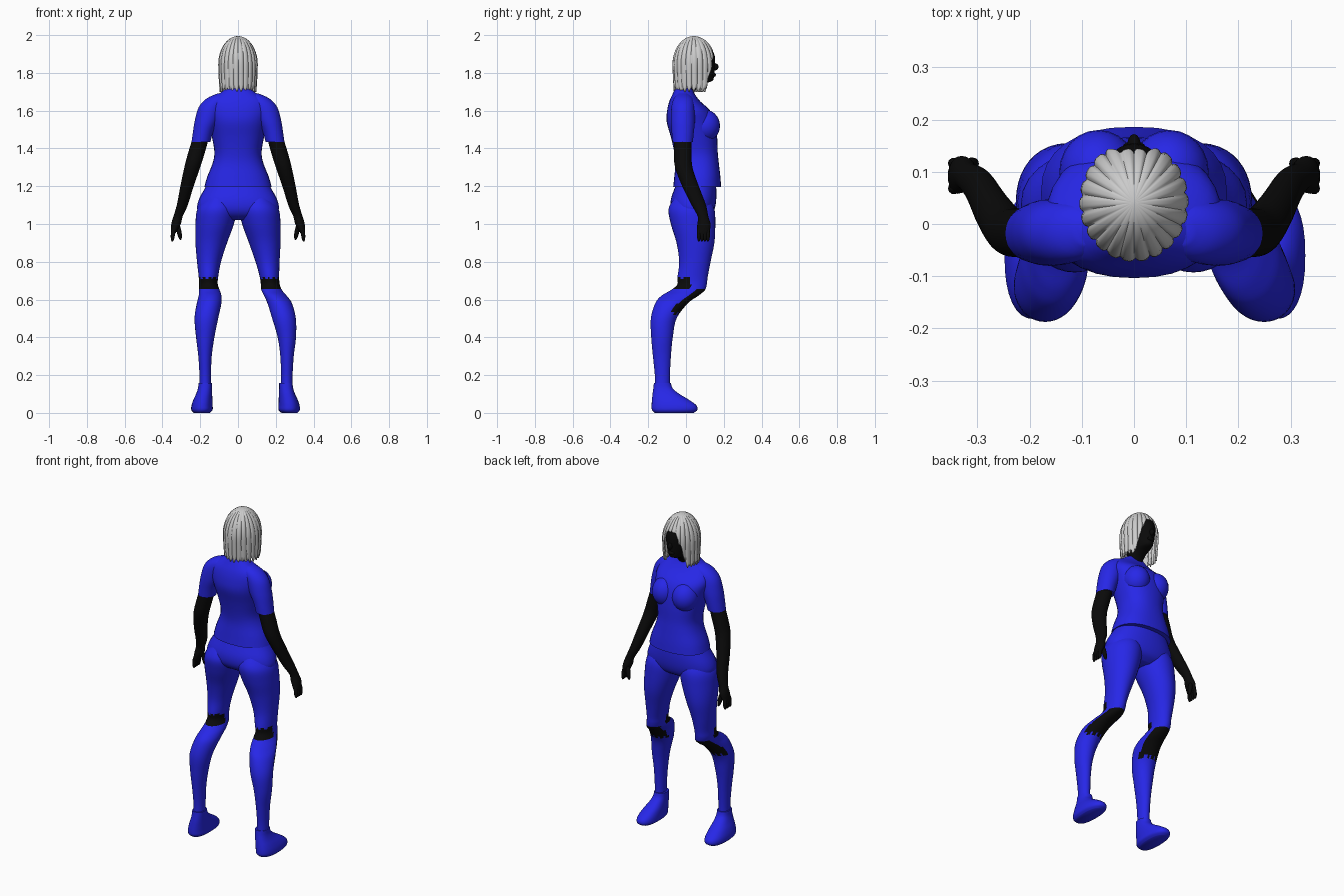
import bpy, bmesh, math
from mathutils import Vector

default_cube = bpy.data.objects.get("Cube")
if default_cube:
    bpy.data.objects.remove(default_cube, do_unlink=True)


def make_material(name, colour):
    mat = bpy.data.materials.new(name)
    mat.use_nodes = True
    mat.diffuse_color = (*colour, 1)
    mat.node_tree.nodes["Principled BSDF"].inputs["Base Color"].default_value = (*colour, 1)
    return mat


BLUE = make_material("blue_cloth", (0.02, 0.02, 0.8))
SKIN = make_material("black_skin", (0.003, 0.003, 0.003))
HAIR = make_material("pale_hair", (0.6, 0.6, 0.6))


def spline(rows, steps):
    """Smoothly interpolate rows of numbers (Catmull-Rom)."""
    result = []
    for i in range(len(rows) - 1):
        before, start = rows[max(i - 1, 0)], rows[i]
        end, after = rows[i + 1], rows[min(i + 2, len(rows) - 1)]
        for step in range(steps):
            t = step / steps
            result.append([
                b + 0.5 * t * (c - a + t * (2 * a - 5 * b + 4 * c - d + t * (3 * (b - c) + d - a)))
                for a, b, c, d in zip(before, start, end, after)])
    result.append(list(rows[-1]))
    return result


def finish(name, bm, materials, rule=None):
    bmesh.ops.recalc_face_normals(bm, faces=bm.faces)
    bm.normal_update()
    if rule:
        for face in bm.faces:
            face.material_index = rule(face.calc_center_median(), face.normal)
    mesh = bpy.data.meshes.new(name)
    bm.to_mesh(mesh)
    bm.free()
    obj = bpy.data.objects.new(name, mesh)
    bpy.context.collection.objects.link(obj)
    for mat in materials:
        mesh.materials.append(mat)
    bpy.ops.object.select_all(action="DESELECT")
    obj.select_set(True)
    bpy.context.view_layer.objects.active = obj
    bpy.ops.object.shade_smooth_by_angle(angle=math.radians(50))
    return obj


def loft(name, rings, materials, side=1, steps=4, segments=32, rule=None, power=1.0):
    """Stack oval rings given as z, x low, x high, y low, y high."""
    bm = bmesh.new()
    previous = None
    for z, x_low, x_high, y_low, y_high in spline(rings, steps):
        ring = []
        for k in range(segments):
            angle = math.tau * k / segments
            c, s = math.cos(angle), math.sin(angle)
            c = math.copysign(abs(c) ** power, c)
            s = math.copysign(abs(s) ** power, s)
            x = (x_low + x_high) / 2 + (x_high - x_low) / 2 * c
            y = (y_low + y_high) / 2 + (y_high - y_low) / 2 * s
            ring.append(bm.verts.new((x * side, y, z)))
        if previous:
            for k in range(segments):
                n = (k + 1) % segments
                bm.faces.new((previous[k], previous[n], ring[n], ring[k]))
        else:
            bm.faces.new(ring)
        previous = ring
    bm.faces.new(previous)
    return finish(name, bm, materials, rule)


def symmetric(rings):
    return [(z, -half, half, back, front) for z, half, back, front in rings]


def ellipsoid(name, centre, radii, material):
    bm = bmesh.new()
    bmesh.ops.create_uvsphere(bm, u_segments=24, v_segments=14, radius=1)
    for vert in bm.verts:
        vert.co = Vector(centre) + vert.co * Vector(radii)
    return finish(name, bm, [material])


def finger(name, start, end, radius):
    bm = bmesh.new()
    start, end = Vector(start), Vector(end)
    bmesh.ops.create_uvsphere(bm, u_segments=10, v_segments=8, radius=1)
    turn = (end - start).to_track_quat("Z", "Y")
    half = (end - start).length / 2
    for vert in bm.verts:
        vert.co = (start + end) / 2 + turn @ Vector((vert.co.x * radius, vert.co.y * radius, vert.co.z * half))
    return finish(name, bm, [SKIN])


# Shirt body with overhanging hem, and chest
loft("shirt", symmetric([
    (1.195, 0.178, -0.068, 0.186), (1.25, 0.163, -0.062, 0.182), (1.32, 0.135, -0.056, 0.174),
    (1.38, 0.125, -0.062, 0.168), (1.46, 0.138, -0.08, 0.165), (1.54, 0.155, -0.102, 0.155),
    (1.6, 0.168, -0.1, 0.128), (1.65, 0.155, -0.088, 0.075), (1.69, 0.1, -0.07, 0.045),
    (1.72, 0.058, -0.056, 0.035)]), [BLUE], power=0.85)
for side, label in ((1, "left"), (-1, "right")):
    ellipsoid(label + "_chest", (0.068 * side, 0.1, 1.52), (0.075, 0.08, 0.085), BLUE)

# Hips of the trousers
loft("hips", symmetric([
    (1.24, 0.15, -0.04, 0.15), (1.19, 0.175, -0.06, 0.16), (1.13, 0.207, -0.08, 0.16),
    (1.08, 0.216, -0.08, 0.152), (1.045, 0.19, -0.06, 0.135), (1.02, 0.11, -0.02, 0.10)]),
    [BLUE], power=0.9)

# Sleeves, arms and hands
SLEEVE = [
    (1.69, 0.06, 0.11, -0.04, 0.01), (1.665, 0.05, 0.165, -0.065, 0.035),
    (1.62, 0.07, 0.207, -0.077, 0.045), (1.55, 0.1, 0.228, -0.08, 0.047),
    (1.49, 0.13, 0.238, -0.076, 0.042), (1.435, 0.146, 0.246, -0.072, 0.036)]
ARM = [
    (1.47, 0.15, 0.235, -0.065, 0.03), (1.38, 0.175, 0.263, -0.064, 0.03),
    (1.3, 0.2, 0.284, -0.058, 0.034), (1.2, 0.235, 0.305, -0.02, 0.068),
    (1.1, 0.266, 0.324, 0.03, 0.106), (1.04, 0.293, 0.342, 0.062, 0.118),
    (1.0, 0.303, 0.353, 0.06, 0.13), (0.96, 0.325, 0.356, 0.058, 0.125),
    (0.945, 0.335, 0.354, 0.065, 0.115)]
for side, label in ((1, "left"), (-1, "right")):
    loft(label + "_sleeve", SLEEVE, [BLUE], side)
    loft(label + "_arm", ARM, [SKIN], side, segments=24)
    for n in range(4):
        y = 0.068 + 0.016 * n
        finger(f"{label}_finger_{n + 1}", (0.342 * side, y, 0.98), (0.348 * side, y, 0.906), 0.011)
    finger(label + "_thumb", (0.322 * side, 0.11, 1.01), (0.303 * side, 0.118, 0.915), 0.013)

# Legs: inner x, outer x, back y, front y, then sideways sway of the left leg
LEG = [
    (1.14, 0.04, 0.17, -0.06, 0.12, 0), (1.08, 0.008, 0.215, -0.092, 0.15, 0),
    (1.0, 0.022, 0.225, -0.08, 0.155, 0), (0.9, 0.058, 0.225, -0.05, 0.15, 0),
    (0.8, 0.09, 0.217, -0.036, 0.13, 0.003), (0.72, 0.105, 0.208, -0.045, 0.115, 0.01),
    (0.68, 0.107, 0.207, -0.046, 0.11, 0.014), (0.65, 0.097, 0.206, -0.08, 0.1, 0.027),
    (0.62, 0.088, 0.208, -0.13, 0.065, 0.05), (0.58, 0.088, 0.218, -0.163, 0.01, 0.068),
    (0.5, 0.105, 0.23, -0.186, -0.05, 0.076), (0.4, 0.125, 0.222, -0.184, -0.07, 0.085),
    (0.3, 0.139, 0.21, -0.175, -0.08, 0.085), (0.2, 0.143, 0.204, -0.165, -0.085, 0.085),
    (0.13, 0.143, 0.204, -0.165, -0.085, 0.085)]
SHOE = [
    (0.158, 0.138, 0.209, -0.17, -0.08), (0.13, 0.138, 0.212, -0.173, -0.07),
    (0.1, 0.137, 0.222, -0.177, -0.035), (0.07, 0.135, 0.236, -0.18, 0.015),
    (0.04, 0.134, 0.246, -0.182, 0.055), (0.015, 0.135, 0.247, -0.18, 0.06),
    (0, 0.15, 0.235, -0.165, 0.04)]


def bare_knee(centre, normal):
    """Skin shows behind the knee and down the front of the upper shin."""
    ragged = 0.008 * math.sin(centre.x * 240)
    behind = 0.655 < centre.z < 0.715 + ragged and centre.y < 0.025
    shin = 0.525 + ragged < centre.z < 0.655 and normal.y > 0.3
    return int(behind or shin)


for side, label in ((1, "left"), (-1, "right")):
    sway = 1 if side > 0 else 0
    leg = [(z, a + s * sway, b + s * sway, back, front) for z, a, b, back, front, s in LEG]
    loft(label + "_leg", leg, [BLUE, SKIN], side, steps=5, segments=40, rule=bare_knee)
    shoe = [(z, a + 0.08 * sway, b + 0.08 * sway, back, front) for z, a, b, back, front in SHOE]
    loft(label + "_shoe", shoe, [BLUE], side, power=0.85)

# Head with neck, nose and lips
loft("head", symmetric([
    (1.66, 0.05, -0.045, 0.035), (1.71, 0.045, -0.035, 0.05), (1.74, 0.044, -0.04, 0.09),
    (1.757, 0.045, -0.045, 0.138), (1.78, 0.055, -0.05, 0.148), (1.83, 0.067, -0.055, 0.153),
    (1.89, 0.075, -0.055, 0.152), (1.94, 0.068, -0.04, 0.125), (1.975, 0.035, 0, 0.08)]), [SKIN])
ellipsoid("nose", (0, 0.15, 1.832), (0.013, 0.022, 0.02), SKIN)
ellipsoid("lips", (0, 0.146, 1.79), (0.022, 0.013, 0.011), SKIN)

# Bobbed hair: grooved cap with a face opening and ragged ends
CAP = spline([(0, 0.004), (0.12, 0.055), (0.3, 0.088), (0.5, 0.103), (0.75, 0.106), (1, 0.098)], 4)
COLUMNS = 180


def hair_end(angle):
    """Lowest height of the hair, by angle away from the face."""
    away = abs(math.degrees(angle))
    blend = min(max((away - 14) / 40, 0), 1)
    return 1.915 - 0.205 * blend ** 1.5 + 0.012 * math.sin(angle * 27) * blend


bm = bmesh.new()
grid = []
for k in range(COLUMNS):
    angle = math.tau * (k / COLUMNS - 0.5)
    lowest = hair_end(angle)
    column = []
    for row, (t, radius) in enumerate(CAP):
        drop = (lowest - 1.995) * (row / (len(CAP) - 1)) ** 1.6
        depth = min(-drop / 0.285, 1)
        # Cap width follows the real height so that short fringe stays on the dome
        width = 0.106 * math.sqrt(1 - max(1 - depth / 0.55, 0) ** 2) - 0.008 * depth ** 3
        groove = 1 - 0.07 * (1 - abs(math.sin(angle * 11 + 0.5 * depth))) ** 2
        width = max(width, 0.003) * groove
        stretch = 1.13 if math.cos(angle) > 0 else 1.08
        column.append(bm.verts.new((width * math.sin(angle), 0.041 + width * stretch * math.cos(angle), 1.995 + drop)))
    grid.append(column)
for k in range(COLUMNS):
    left, right = grid[k], grid[(k + 1) % COLUMNS]
    for row in range(len(CAP) - 1):
        bm.faces.new((left[row], left[row + 1], right[row + 1], right[row]))
bm.faces.new([column[0] for column in grid])
hair = finish("hair", bm, [HAIR])
shell = hair.modifiers.new("thickness", "SOLIDIFY")
shell.thickness = 0.01
shell.offset = -1
